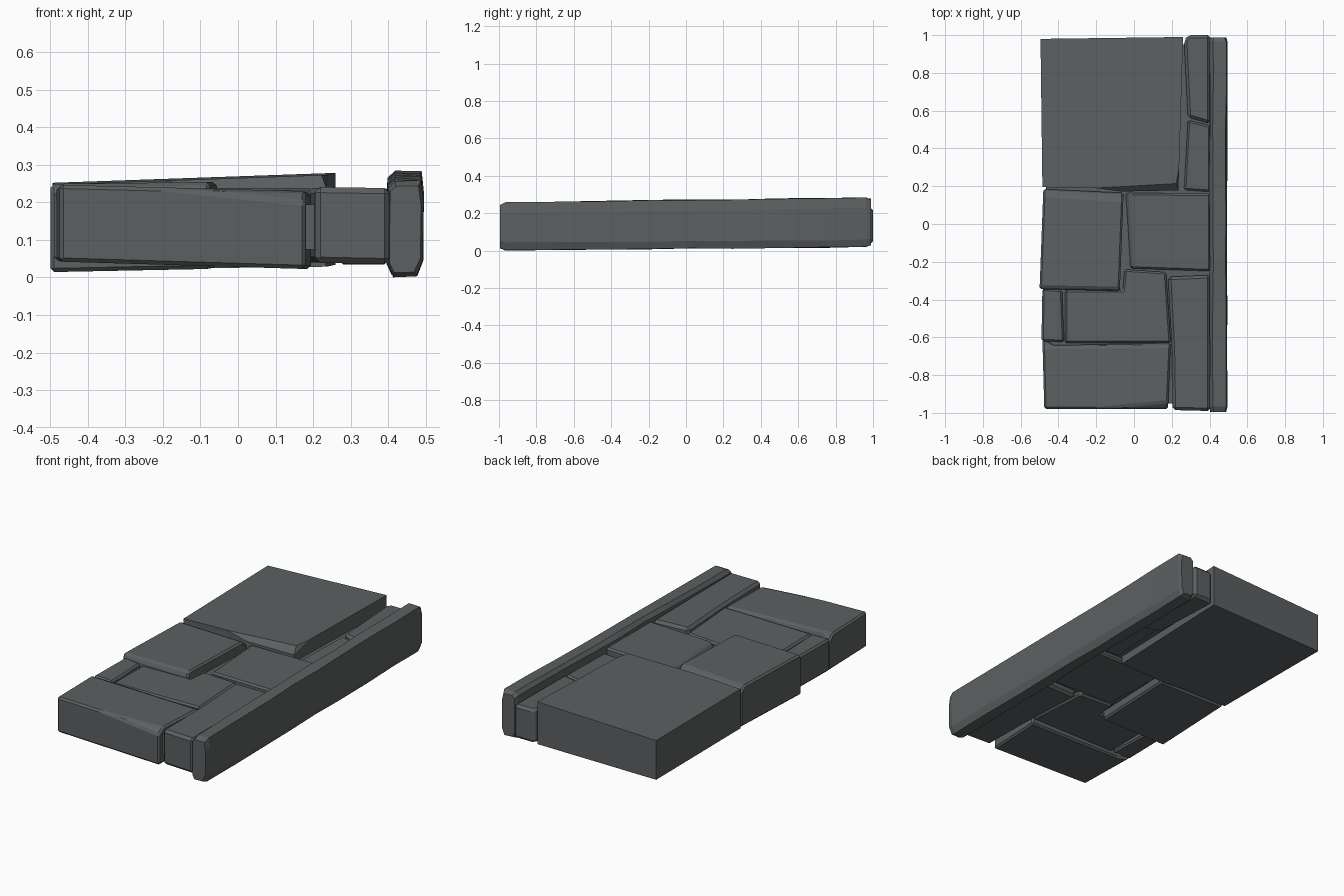
import bpy, bmesh, random
from mathutils import Vector

if "Cube" in bpy.data.objects:
    bpy.data.objects.remove(bpy.data.objects["Cube"])

random.seed(4)
grey = bpy.data.materials.new("slate grey")
grey.diffuse_color = (0.108, 0.118, 0.121, 1)
grey.use_nodes = True
grey.node_tree.nodes["Principled BSDF"].inputs["Base Color"].default_value = grey.diffuse_color


def finish(name, bm, bevel):
    bmesh.ops.recalc_face_normals(bm, faces=bm.faces)
    me = bpy.data.meshes.new(name)
    bm.to_mesh(me)
    bm.free()
    me.materials.append(grey)
    ob = bpy.data.objects.new(name, me)
    bpy.context.collection.objects.link(ob)
    if bevel:
        mod = ob.modifiers.new("worn edges", "BEVEL")
        mod.width = bevel
        mod.segments = 1
        mod.limit_method = 'ANGLE'
    return ob


def chip(bm, a, b, c):
    """Slice off the part of a stone beyond the plane through three points."""
    a, b, c = Vector(a), Vector(b), Vector(c)
    n = (b - a).cross(c - a).normalized()
    centre = sum((v.co for v in bm.verts), Vector()) / len(bm.verts)
    if (centre - a).dot(n) > 0:
        n = -n
    cut = bmesh.ops.bisect_plane(bm, geom=bm.verts[:] + bm.edges[:] + bm.faces[:],
                                 plane_co=a, plane_no=n, clear_outer=True)
    edges = [e for e in cut["geom_cut"] if isinstance(e, bmesh.types.BMEdge)]
    bmesh.ops.holes_fill(bm, edges=edges)


def stone(name, outline, top, bottom, chips=(), bevel=0.01):
    """Prism on an outline; top and bottom planes are (height, x slope, y slope)."""
    bm = bmesh.new()
    cx = sum(p[0] for p in outline) / len(outline)
    cy = sum(p[1] for p in outline) / len(outline)
    ring = []
    for h, sx, sy in (bottom, top):
        ring.append([bm.verts.new((x, y, h + sx * (x - cx) + sy * (y - cy)))
                     for x, y in outline])
    lo, hi = ring
    bm.faces.new(lo[::-1])
    bm.faces.new(hi)
    n = len(outline)
    for i in range(n):
        j = (i + 1) % n
        bm.faces.new((lo[i], lo[j], hi[j], hi[i]))
    bmesh.ops.recalc_face_normals(bm, faces=bm.faces)
    for pts in chips:
        chip(bm, *pts)
    return finish(name, bm, bevel)


# Recessed bed that closes the joints between the stones
stone("joint_bed", [(-.465, -.95), (.45, -.95), (.45, .95), (-.465, .95)],
      (.195, 0, 0), (.075, 0, 0), bevel=0)

# Back slab and the narrow stones beside it
stone("large_back_slab",
      [(-.485, .195), (-.20, .19), (-.07, .172), (.235, .178), (.26, .99), (-.495, .98)],
      (.262, .035, .006), (.026, .012, .006),
      chips=[((.262, .42, .275), (.215, .18, .275), (.262, .18, .19)),
             ((-.30, .19, .26), (-.07, .21, .275), (-.07, .165, .23))])
stone("narrow_back_stone", [(.285, .565), (.405, .53), (.405, 1.0), (.285, 1.0), (.265, .97)],
      (.228, 0, .01), (.035, 0, 0), bevel=.015)
stone("narrow_inner_stone", [(.265, .18), (.405, .17), (.405, .52), (.285, .55)],
      (.215, 0, .02), (.06, 0, 0))

# Middle row
stone("left_middle_stone", [(-.50, -.345), (-.075, -.355), (-.055, .165), (-.48, .185)],
      (.252, .012, 0), (.02, .02, .005),
      chips=[((-.5, -.345, .225), (-.08, -.355, .225), (-.08, -.335, .27)),
             ((-.48, .145, .255), (-.06, .125, .255), (-.06, .17, .215))])
stone("centre_stone", [(-.02, -.235), (.405, -.25), (.405, .16), (-.045, .165)],
      (.234, .01, .005), (.05, 0, 0),
      chips=[((-.045, .165, .20), (-.02, -.24, .20), (.005, -.24, .24))])

# Low stones between the middle row and the front row
stone("small_left_stone", [(-.49, -.62), (-.37, -.625), (-.38, -.35), (-.485, -.34)],
      (.228, -.04, 0), (.045, 0, 0))
stone("low_stone", [(-.365, -.63), (.195, -.63), (.17, -.255), (-.05, -.24), (-.06, -.35),
                    (-.365, -.35)],
      (.224, .012, -.01), (.05, 0, 0))

# Front row
stone("front_left_slab", [(-.475, -.98), (.18, -.98), (.195, -.63), (-.42, -.642), (-.485, -.61)],
      (.238, -.025, -.01), (.034, -.03, 0),
      chips=[((-.10, -.985, .225), (.19, -.985, .195), (.10, -.945, .236)),
             ((-.475, -.66, .25), (.195, -.655, .235), (.195, -.63, .21))])
stone("front_right_stone", [(.205, -.985), (.405, -.99), (.405, -.27), (.18, -.28), (.2, -.65)],
      (.238, -.015, -.006), (.038, -.02, 0), bevel=.015)

# Long uneven kerb along the right side
bm = bmesh.new()
profile = [(.398, .03), (.412, 0), (.476, 0), (.491, .04), (.493, .20),
           (.487, .255), (.418, .255), (.400, .235)]
rings = []
stations = [-.995, -.965, -.7, -.4, -.2, .03, .25, .5, .75, .965, .988]
for i, y in enumerate(stations):
    end = i in (0, len(stations) - 1)
    rise = .003 + .013 * (y + 1)
    ring = []
    for x, z in profile:
        if end:
            x = .446 + (x - .446) * .85
            z = .128 + (z - .128) * .9
        lift = rise if z > .1 else rise * .65
        ring.append(bm.verts.new((x + random.uniform(-.003, .003), y,
                                  z + lift + random.uniform(-.003, .003))))
    rings.append(ring)
for a, b in zip(rings, rings[1:]):
    for i in range(len(profile)):
        j = (i + 1) % len(profile)
        bm.faces.new((a[i], a[j], b[j], b[i]))
bm.faces.new(rings[0])
bm.faces.new(rings[-1])
finish("side_kerb", bm, 0)
